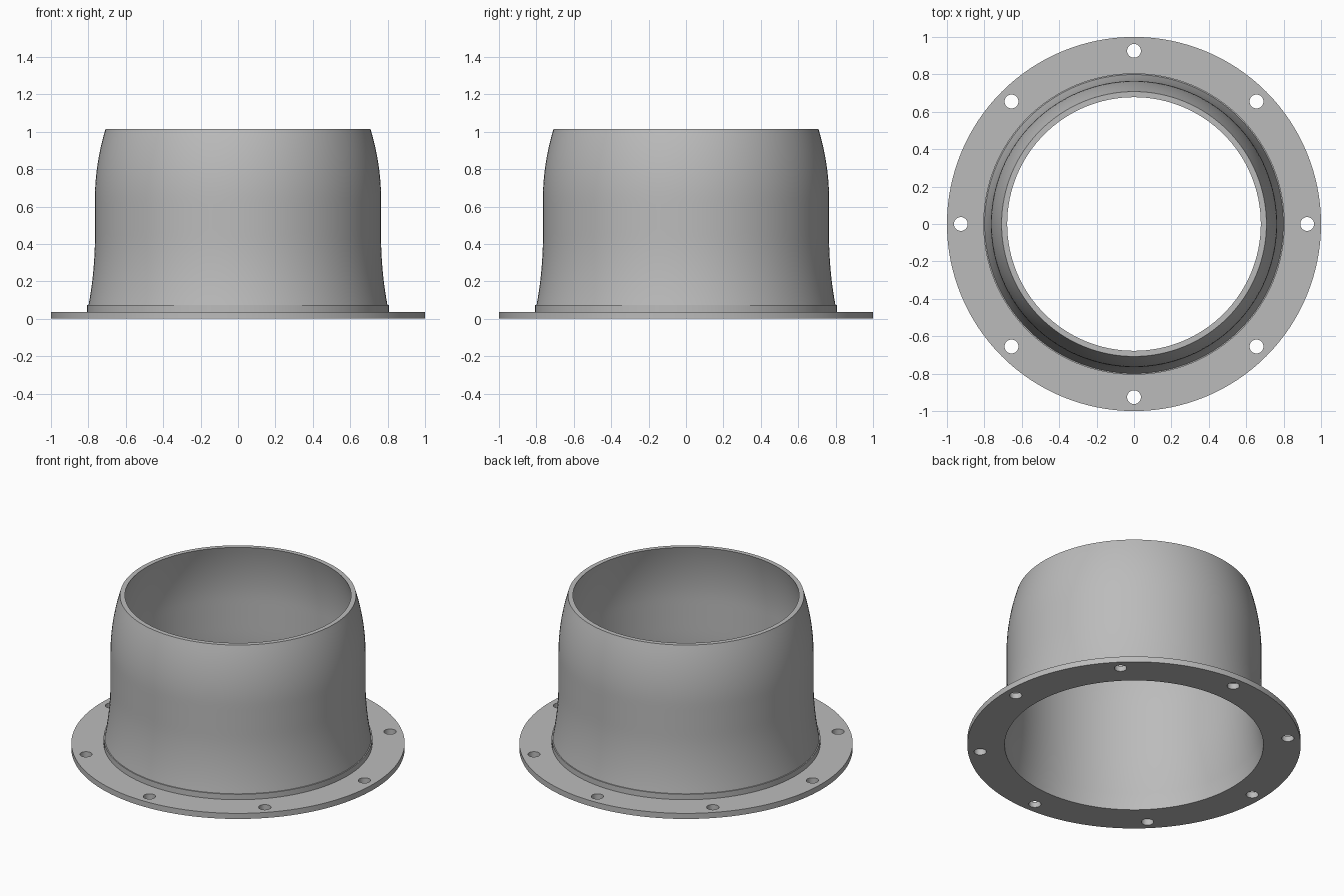
import bpy, bmesh, math

default = bpy.data.objects.get("Cube")
if default:
    bpy.data.objects.remove(default, do_unlink=True)

# Material
grey = bpy.data.materials.new("plain_grey")
grey.use_nodes = True
colour = (0.5, 0.5, 0.5, 1)
grey.diffuse_color = colour
grey.node_tree.nodes["Principled BSDF"].inputs["Base Color"].default_value = colour

# Main dimensions
HEIGHT, WALL, BODY_R = 1.015, 0.03, 0.765
FLANGE_R, FLANGE_TOP = 1.0, 0.037
COLLAR_R, COLLAR_TOP = 0.806, 0.073
HOLE_R, HOLE_CIRCLE = 0.037, 0.926
SEGMENTS = 128


def wall_radius(z):
    """Outer radius: flared foot, straight middle, tapered mouth."""
    if z > 0.64:
        return BODY_R - 0.057 * ((z - 0.64) / (HEIGHT - 0.64)) ** 2
    if z < 0.44:
        return BODY_R + 0.034 * ((0.44 - z) / (0.44 - COLLAR_TOP)) ** 2
    return BODY_R


def lathe(name, profile):
    bm = bmesh.new()
    verts = [bm.verts.new((r, 0, z)) for r, z in profile]
    edges = [bm.edges.new((a, b)) for a, b in zip(verts, verts[1:] + verts[:1])]
    bmesh.ops.spin(bm, geom=verts + edges, axis=(0, 0, 1), cent=(0, 0, 0),
                   angle=math.tau, steps=SEGMENTS)
    bmesh.ops.remove_doubles(bm, verts=bm.verts, dist=0.0001)
    bmesh.ops.recalc_face_normals(bm, faces=bm.faces)
    mesh = bpy.data.meshes.new(name)
    bm.to_mesh(mesh)
    bm.free()
    obj = bpy.data.objects.new(name, mesh)
    bpy.context.collection.objects.link(obj)
    mesh.materials.append(grey)
    return obj


# Flanged sleeve: one closed profile, outside going up and inside coming down
steps = 28
levels = [COLLAR_TOP + (HEIGHT - COLLAR_TOP) * i / steps for i in range(steps + 1)]
outside = [(wall_radius(z), z) for z in levels]
inside = [(wall_radius(z) - WALL, z) for z in reversed(levels)]
foot = [(COLLAR_R - WALL, 0), (FLANGE_R, 0), (FLANGE_R, FLANGE_TOP),
        (COLLAR_R, FLANGE_TOP), (COLLAR_R, COLLAR_TOP)]
sleeve = lathe("flanged_sleeve", foot + outside + inside)

# Bolt holes: eight drills cut through the flange
bm = bmesh.new()
for i in range(8):
    a = math.tau * i / 8
    drill = bmesh.ops.create_cone(bm, cap_ends=True, segments=32, radius1=HOLE_R,
                                  radius2=HOLE_R, depth=0.2)
    bmesh.ops.translate(bm, verts=drill["verts"],
                        vec=(HOLE_CIRCLE * math.cos(a), HOLE_CIRCLE * math.sin(a), 0))
mesh = bpy.data.meshes.new("bolt_hole_cutter")
bm.to_mesh(mesh)
bm.free()
mesh.materials.append(grey)
cutter = bpy.data.objects.new("bolt_hole_cutter", mesh)
bpy.context.collection.objects.link(cutter)
cutter.hide_render = True

cut = sleeve.modifiers.new("bolt_holes", "BOOLEAN")
cut.operation = "DIFFERENCE"
cut.solver = "EXACT"
cut.object = cutter

for obj in bpy.context.selected_objects:
    obj.select_set(False)
sleeve.select_set(True)
bpy.context.view_layer.objects.active = sleeve
bpy.ops.object.modifier_apply(modifier=cut.name)
bpy.data.objects.remove(cutter, do_unlink=True)

# Smooth curved walls, crisp rims
bpy.ops.object.shade_smooth_by_angle(angle=math.radians(30))
